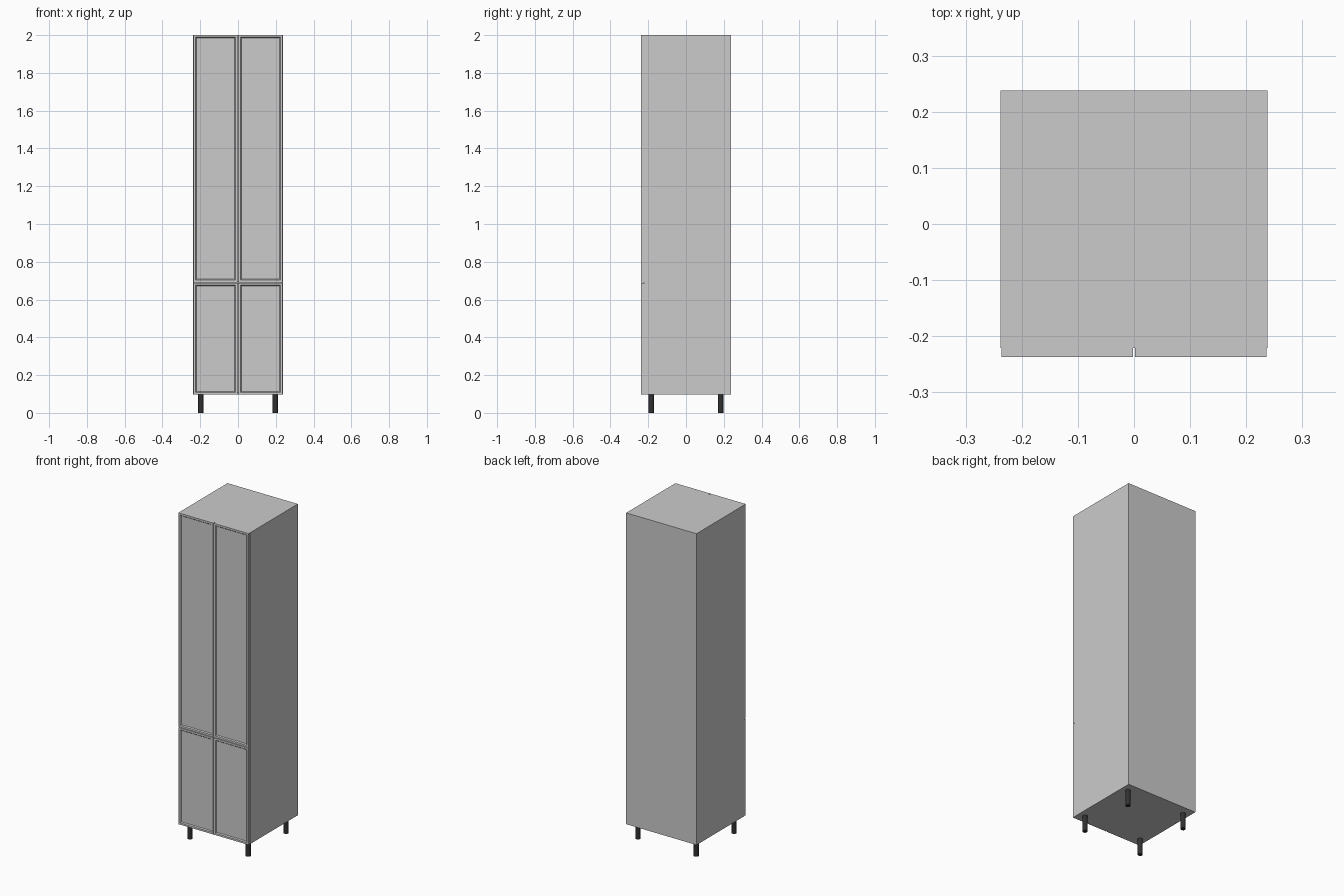
import bpy, bmesh

if "Cube" in bpy.data.objects:
    bpy.data.objects.remove(bpy.data.objects["Cube"])

W, Y0, Y1, YF = 0.238, -0.221, 0.238, -0.237   # half width, carcass front/back, door face
Z0, Z1, T = 0.097, 2.0, 0.012                  # carcass bottom/top, panel thickness
SPLIT = 0.69                                   # gap between lower and upper doors


def mesh_object(name, bm):
    mesh = bpy.data.meshes.new(name)
    bm.to_mesh(mesh)
    bm.free()
    ob = bpy.data.objects.new(name, mesh)
    bpy.context.collection.objects.link(ob)
    return ob


def box_bm(lo, hi):
    bm = bmesh.new()
    bmesh.ops.create_cube(bm, size=1)
    for v in bm.verts:
        for i in range(3):
            v.co[i] = lo[i] if v.co[i] < 0 else hi[i]
    return bm


def box(name, lo, hi):
    return mesh_object(name, box_bm(lo, hi))


def door(name, x0, x1, z0, z1, frame=0.016, slope=0.007, depth=0.006):
    """Slab door with a narrow frame and a recessed centre panel."""
    bm = box_bm((x0, YF, z0), (x1, Y0, z1))
    bm.normal_update()
    front = min(bm.faces, key=lambda f: f.calc_center_median().y)
    bmesh.ops.inset_region(bm, faces=[front], thickness=frame)
    bmesh.ops.inset_region(bm, faces=[front], thickness=slope)
    for v in front.verts:
        v.co.y = YF + depth
    return mesh_object(name, bm)


# Carcass panels
box("left_side", (-W, Y0, Z0), (-W + T, Y1, Z1))
box("right_side", (W - T, Y0, Z0), (W, Y1, Z1))
box("top_panel", (-W + T, Y0, Z1 - T), (W - T, Y1, Z1))
box("bottom_panel", (-W + T, Y0, Z0), (W - T, Y1, Z0 + T))
box("back_panel", (-W + T, Y1 - T, Z0 + T), (W - T, Y1, Z1 - T))
box("middle_shelf", (-W + T, Y0, SPLIT - T / 2), (W - T, Y1 - T, SPLIT + T / 2))

# Four doors
for side, x0, x1 in (("left", -0.2365, -0.0015), ("right", 0.0015, 0.2365)):
    door(f"lower_{side}_door", x0, x1, Z0, SPLIT - 0.0015)
    door(f"upper_{side}_door", x0, x1, SPLIT + 0.0015, Z1)

# Round dark legs
dark = bpy.data.materials.new("dark_plastic")
dark.diffuse_color = (0.03, 0.03, 0.03, 1)
dark.use_nodes = True
dark.node_tree.nodes["Principled BSDF"].inputs["Base Color"].default_value = dark.diffuse_color
for sx, xn in ((-1, "left"), (1, "right")):
    for sy, yn in ((-1, "front"), (1, "back")):
        bpy.ops.mesh.primitive_cylinder_add(vertices=24, radius=0.0145, depth=Z0,
                                            location=(sx * 0.197, sy * 0.183, Z0 / 2))
        leg = bpy.context.object
        leg.name = f"{yn}_{xn}_leg"
        leg.data.materials.append(dark)
        bpy.ops.object.shade_smooth_by_angle()
